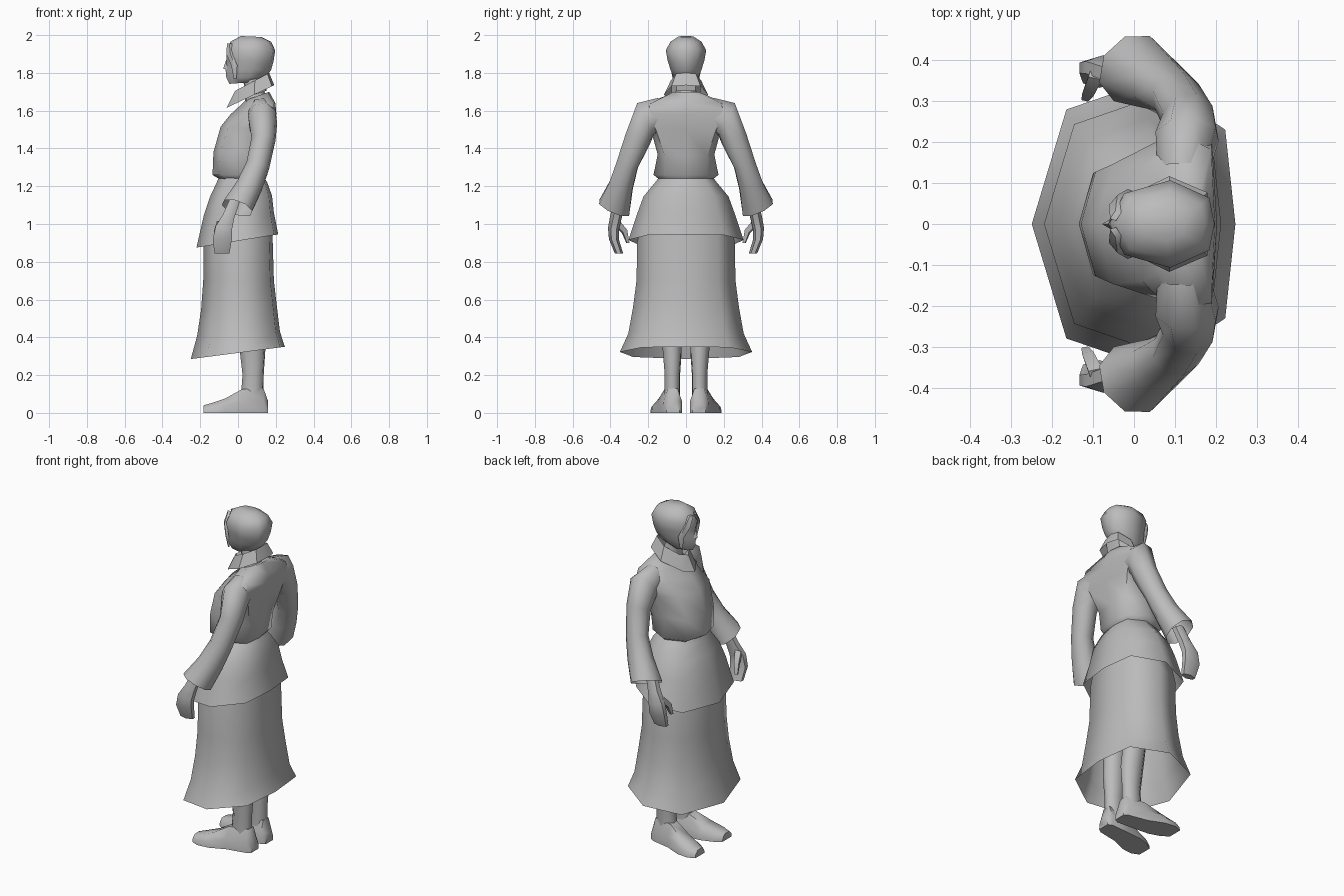
import bpy, bmesh, math
from mathutils import Vector

grey = bpy.data.materials.new("soft grey")
grey.diffuse_color = (0.5, 0.5, 0.5, 1)


def loft(name, rings, cap_start=False, cap_end=False, mirror=False, angle=60, recalc=True):
    """Skin a list of closed rings; optionally mirror across the y = 0 plane."""
    bm = bmesh.new()
    rows = [[bm.verts.new(p) for p in r] for r in rings]
    n = len(rows[0])
    for a, b in zip(rows, rows[1:]):
        for i in range(n):
            j = (i + 1) % n
            bm.faces.new((a[i], a[j], b[j], b[i]))
    if cap_start:
        bm.faces.new(rows[0][::-1])
    if cap_end:
        bm.faces.new(rows[-1])
    if mirror:
        geom = bmesh.ops.duplicate(bm, geom=bm.verts[:] + bm.edges[:] + bm.faces[:])["geom"]
        for v in geom:
            if isinstance(v, bmesh.types.BMVert):
                v.co.y *= -1
    bmesh.ops.recalc_face_normals(bm, faces=bm.faces)
    mesh = bpy.data.meshes.new(name)
    bm.to_mesh(mesh)
    bm.free()
    mesh.materials.append(grey)
    ob = bpy.data.objects.new(name, mesh)
    bpy.context.collection.objects.link(ob)
    bpy.context.view_layer.objects.active = ob
    ob.select_set(True)
    bpy.ops.object.shade_smooth_by_angle(angle=math.radians(angle))
    ob.select_set(False)
    return ob


def body_ring(xf, zf, xb, zb, w, front=0.8, back=0.66, depth=0.17):
    """Eight-sided ring: front tip at xf, back tip at xb, half width w, sloped zf to zb."""
    d = xb - xf
    half = [(xf, 0), (xf + depth * d, front * w), (xf + 0.58 * d, w),
            (xb - 0.05 * d, back * w), (xb, 0)]
    pts = half + [(x, -y) for x, y in half[3:0:-1]]
    return [(x, y, zf + (zb - zf) * (x - xf) / d) for x, y in pts]


def oval(c, u, v, n=6):
    """Ring of n points around c spanned by the vectors u and v."""
    c, u, v = Vector(c), Vector(u), Vector(v)
    return [c + u * math.cos(2 * math.pi * i / n + math.pi / 6)
            + v * math.sin(2 * math.pi * i / n + math.pi / 6) for i in range(n)]


# Long skirt, open at the hem
loft("skirt", [body_ring(*r) for r in (
    (-0.15, 1.10, 0.165, 1.10, 0.21), (-0.182, 0.88, 0.183, 0.93, 0.258),
    (-0.184, 0.70, 0.190, 0.70, 0.262), (-0.195, 0.55, 0.205, 0.57, 0.28),
    (-0.216, 0.41, 0.222, 0.43, 0.305), (-0.25, 0.285, 0.248, 0.35, 0.35))])

# Short flared overskirt
loft("overskirt", [body_ring(*r) for r in (
    (-0.10, 1.25, 0.135, 1.25, 0.14), (-0.115, 1.215, 0.155, 1.22, 0.165),
    (-0.15, 1.14, 0.18, 1.15, 0.225), (-0.18, 1.05, 0.19, 1.06, 0.258),
    (-0.22, 0.875, 0.213, 0.945, 0.305))])

# Blouse body, gathered at the waist and sloping up to the neck
loft("blouse", [body_ring(*r, depth=d, front=f, back=b) for *r, d, f, b in (
    (-0.095, 1.235, 0.135, 1.235, 0.14, 0.15, 0.75, 0.66),
    (-0.135, 1.26, 0.155, 1.26, 0.172, 0.12, 0.72, 0.66),
    (-0.13, 1.38, 0.168, 1.36, 0.150, 0.12, 0.85, 0.75),
    (-0.092, 1.515, 0.195, 1.50, 0.188, 0.14, 0.78, 0.85),
    (-0.04, 1.58, 0.203, 1.585, 0.225, 0.25, 0.62, 0.9),
    (0.02, 1.635, 0.198, 1.64, 0.215, 0.2, 0.55, 0.85),
    (0.04, 1.655, 0.165, 1.70, 0.10, 0.2, 0.7, 0.7))], cap_end=True)

# Sleeves widening to open cuffs
loft("sleeves", [oval(*r, n=8) for r in (
    ((0.12, 0.13, 1.585), (0.065, 0, 0), (0, 0.02, 0.085)),
    ((0.13, 0.215, 1.555), (0.08, 0, 0), (0, 0.045, 0.088)),
    ((0.135, 0.255, 1.45), (0.066, 0, 0.0), (0, 0.066, 0.03)),
    ((0.105, 0.312, 1.31), (0.062, 0, -0.015), (0, 0.06, 0.015)),
    ((0.06, 0.345, 1.20), (0.068, 0, -0.025), (0.008, 0.066, 0.02)),
    ((-0.005, 0.38, 1.085), (0.078, -0.01, -0.035), (0.025, 0.085, 0.03)))], mirror=True)

# Hands with separate thumbs
loft("hands", [oval(*r) for r in (
    ((-0.015, 0.35, 1.13), (0.03, 0, -0.01), (0, 0.03, 0)),
    ((-0.05, 0.37, 1.04), (0.035, 0, -0.01), (0, 0.032, 0)),
    ((-0.075, 0.383, 0.98), (0.05, 0, -0.01), (0, 0.03, 0)),
    ((-0.083, 0.382, 0.92), (0.058, 0, 0), (0, 0.026, 0)),
    ((-0.085, 0.355, 0.845), (0.046, 0, 0), (0, 0.022, 0)))], True, True, True)
loft("thumbs", [oval(*r, n=4) for r in (
    ((-0.09, 0.37, 1.01), (0.025, 0, 0), (0, 0.02, -0.01)),
    ((-0.11, 0.325, 0.96), (0.02, 0, 0), (0, 0.016, -0.01)),
    ((-0.118, 0.308, 0.90), (0.012, 0, 0), (0, 0.01, 0)))], True, True, True)

# Legs
loft("legs", [oval(*r, n=8) for r in (
    ((0.06, 0.10, 0.80), (0.085, 0, 0), (0, 0.075, 0)),
    ((0.065, 0.085, 0.50), (0.07, 0, 0), (0, 0.058, 0)),
    ((0.077, 0.073, 0.33), (0.07, 0, 0), (0, 0.052, 0)),
    ((0.08, 0.072, 0.20), (0.058, 0, 0), (0, 0.042, 0)),
    ((0.075, 0.072, 0.09), (0.062, 0, 0), (0, 0.042, 0)))], True, False, True)

# Shoes, turned out slightly towards the toe
def shoe_ring(x, y, w, h):
    return [(x, y + w * a, h * b) for a, b in
            ((-1, 0), (1, 0), (0.95, 0.5), (0.5, 1), (-0.5, 1), (-0.95, 0.5))]

loft("shoes", [shoe_ring(*r) for r in (
    (0.16, 0.068, 0.035, 0.06), (0.135, 0.07, 0.05, 0.13), (0.02, 0.085, 0.058, 0.125),
    (-0.07, 0.108, 0.074, 0.075), (-0.14, 0.123, 0.066, 0.052),
    (-0.182, 0.128, 0.042, 0.04))], True, True, True, angle=50)

# Neck
loft("neck", [oval(*r, n=8) for r in (
    ((0.10, 0, 1.64), (0.065, 0, 0), (0, 0.07, 0)),
    ((0.085, 0, 1.72), (0.05, 0, 0), (0, 0.052, 0)),
    ((0.065, 0, 1.80), (0.05, 0, 0), (0, 0.05, 0)))])

# Folded collar: standing band and flap that falls to two points at the front
loft("collar", [body_ring(*r, depth=0.15, front=f) for *r, f in (
    (0.025, 1.665, 0.15, 1.705, 0.075, 0.6),
    (-0.015, 1.705, 0.165, 1.80, 0.08, 0.6),
    (-0.06, 1.615, 0.192, 1.735, 0.117, 0.55))], angle=40)

# Head: narrow face, rounded skull
loft("head", [body_ring(*r, depth=0.14, front=f, back=0.6) for *r, f in (
    (-0.045, 1.742, 0.09, 1.752, 0.045, 0.5),
    (-0.062, 1.775, 0.145, 1.775, 0.066, 0.55),
    (-0.066, 1.82, 0.175, 1.815, 0.082, 0.62),
    (-0.062, 1.87, 0.188, 1.86, 0.097, 0.66),
    (-0.06, 1.92, 0.197, 1.92, 0.107, 0.7),
    (-0.04, 1.965, 0.175, 1.965, 0.082, 0.75),
    (0.015, 1.995, 0.125, 1.99, 0.04, 0.7))], True, True)

# Nose
loft("nose", [[(-0.055, 0.006, 1.865), (-0.064, 0, 1.865), (-0.055, -0.006, 1.865)],
              [(-0.055, 0.014, 1.82), (-0.078, 0, 1.822), (-0.055, -0.014, 1.82)]], True, True)

# Hair locks framing the face
loft("hair_locks", [oval(*r, n=4) for r in (
    ((-0.045, 0.02, 1.955), (0.012, 0, 0), (0.006, 0.014, 0)),
    ((-0.045, 0.055, 1.90), (0.012, 0, 0), (0.012, 0.018, 0)),
    ((-0.02, 0.075, 1.84), (0.012, 0, 0), (0.012, 0.012, 0)),
    ((-0.015, 0.066, 1.77), (0.006, 0, 0), (0.004, 0.005, 0)))], True, True, True)
